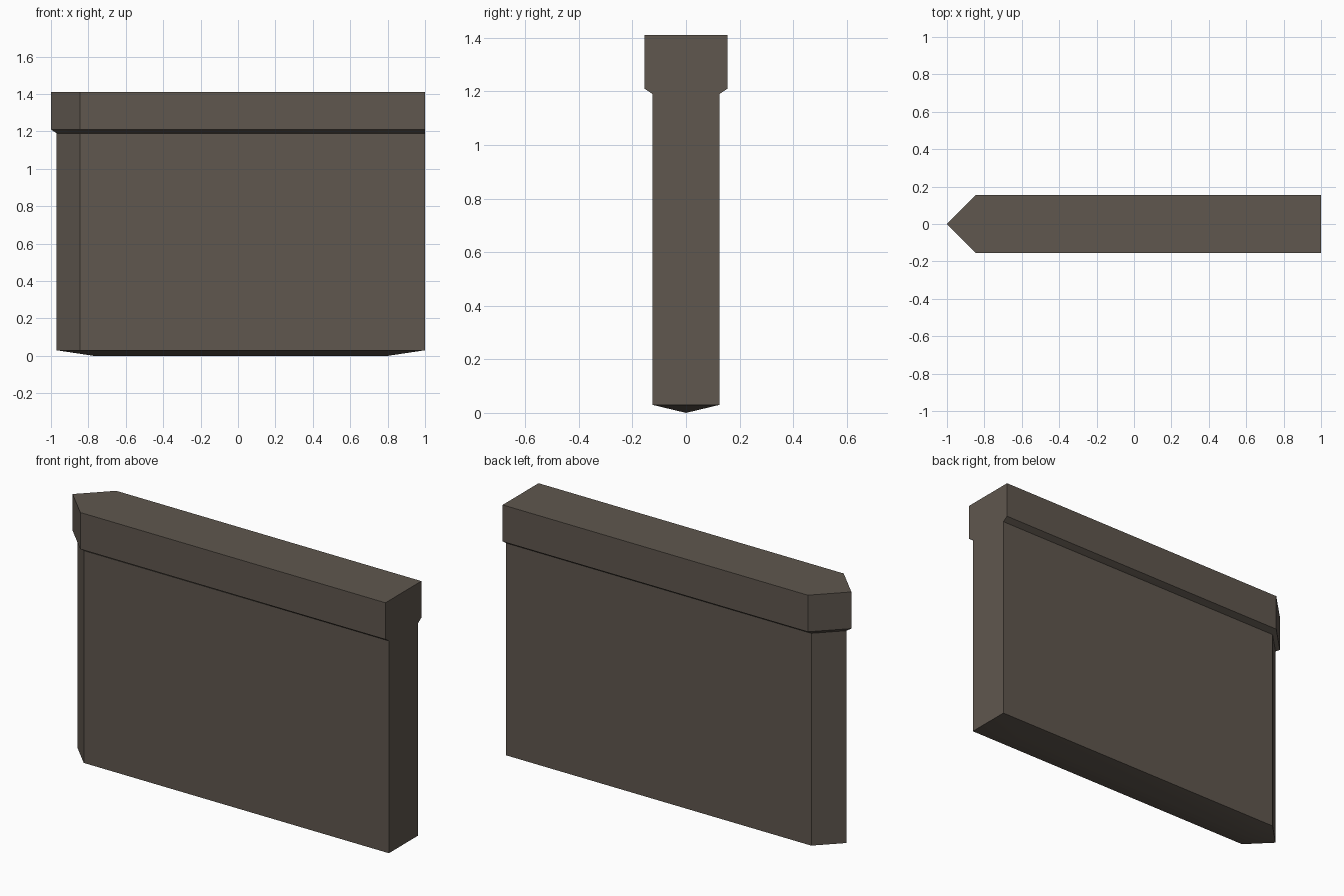
import bpy, bmesh, math

if "Cube" in bpy.data.objects:
    bpy.data.objects.remove(bpy.data.objects["Cube"])

stone = bpy.data.materials.new("dark_brown_stone")
stone.diffuse_color = (0.115, 0.095, 0.077, 1)
stone.use_nodes = True
stone.node_tree.nodes["Principled BSDF"].inputs["Base Color"].default_value = stone.diffuse_color

SHOULDER = -0.845   # x where the pointed end begins
# wall profile going up: (height, half width, x of the pointed tip)
profile = [(0.03, 0.125, -0.97), (1.19, 0.125, -0.97),
           (1.21, 0.155, -1.0), (1.41, 0.155, -1.0)]

bm = bmesh.new()


def outline(z, w, tip):
    """Plan outline of the wall: square right end, pointed left end."""
    pts = [(1, -w), (1, w), (SHOULDER, w), (tip, 0), (SHOULDER, -w)]
    return [bm.verts.new((x, y, z)) for x, y in pts]


# body, sloped lip and cap, lofted through the outlines
rings = [outline(*p) for p in profile]
for lo, hi in zip(rings, rings[1:]):
    for i in range(5):
        j = (i + 1) % 5
        bm.faces.new((lo[i], lo[j], hi[j], hi[i]))
bm.faces.new(rings[-1])

# shallow hipped underside
left = bm.verts.new((-0.77, 0, 0))
right = bm.verts.new((0.8, 0, 0))
r = rings[0]
for f in [(r[0], r[1], right), (r[1], r[2], left, right), (r[2], r[3], left),
          (r[3], r[4], left), (r[4], r[0], right, left)]:
    bm.faces.new(f)
bmesh.ops.recalc_face_normals(bm, faces=bm.faces)

mesh = bpy.data.meshes.new("wall_segment")
bm.to_mesh(mesh)
bm.free()
mesh.materials.append(stone)
wall = bpy.data.objects.new("wall_segment", mesh)
bpy.context.collection.objects.link(wall)

# soft underside, crisp edges elsewhere
bpy.context.view_layer.objects.active = wall
wall.select_set(True)
bpy.ops.object.shade_smooth_by_angle(angle=math.radians(30))
